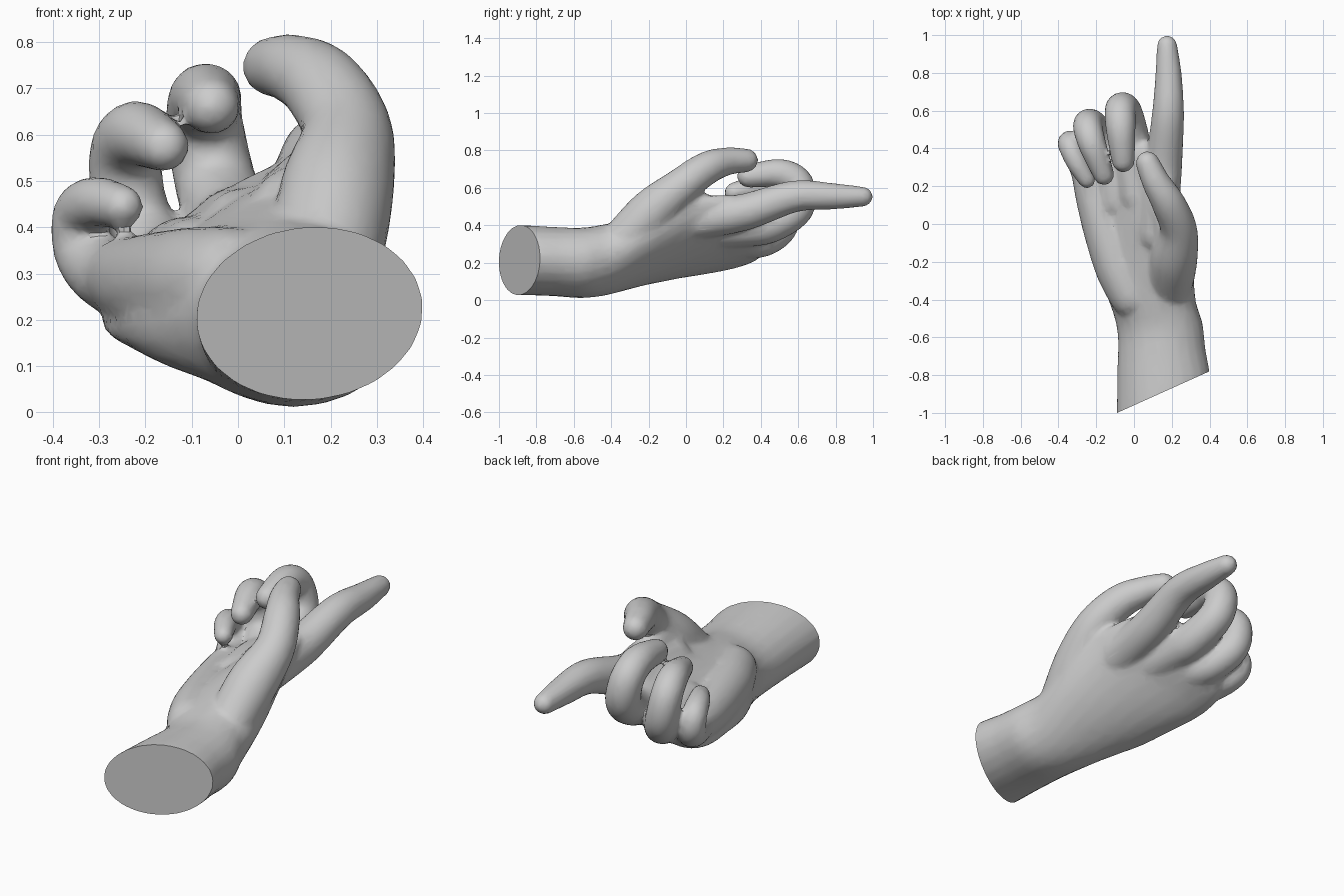
import bpy, bmesh, math
from mathutils import Vector

if "Cube" in bpy.data.objects:
    bpy.data.objects.remove(bpy.data.objects["Cube"])

SIDES = 24


def smooth_path(keys, steps=5):
    """Catmull-Rom interpolation of equal-length number tuples."""
    out = []
    for i in range(len(keys) - 1):
        a, b = keys[max(i - 1, 0)], keys[i]
        c, d = keys[i + 1], keys[min(i + 2, len(keys) - 1)]
        for s in range(steps):
            t = s / steps
            out.append([0.5 * (2 * q + (r - p) * t + (2 * p - 5 * q + 4 * r - w) * t * t
                               + (3 * q - p - 3 * r + w) * t ** 3)
                        for p, q, r, w in zip(a, b, c, d)])
    out.append(list(keys[-1]))
    return out


def loft(bm, rings):
    """Skin a closed tube over rings of points."""
    vs = [[bm.verts.new(p) for p in ring] for ring in rings]
    for r0, r1 in zip(vs, vs[1:]):
        for i in range(SIDES):
            j = (i + 1) % SIDES
            bm.faces.new((r0[i], r0[j], r1[j], r1[i]))
    bm.faces.new(vs[0][::-1])
    bm.faces.new(vs[-1])


def limb(bm, keys):
    """Round-ended tube through (x, y, z, radius) keys."""
    pts = smooth_path(keys)
    pos = [Vector(p[:3]) for p in pts]
    rad = [p[3] for p in pts]
    d0, d1 = (pos[0] - pos[1]).normalized(), (pos[-1] - pos[-2]).normalized()
    caps = [math.radians(a) for a in (25, 50, 70, 84)]
    head = [(pos[0] + d0 * rad[0] * math.sin(a), rad[0] * math.cos(a)) for a in reversed(caps)]
    tail = [(pos[-1] + d1 * rad[-1] * math.sin(a), rad[-1] * math.cos(a)) for a in caps]
    path = head + list(zip(pos, rad)) + tail
    rings, u = [], Vector((1, 0.1, 0))
    for k, (p, r) in enumerate(path):
        t = (path[min(k + 1, len(path) - 1)][0] - path[max(k - 1, 0)][0]).normalized()
        u = (u - t * u.dot(t)).normalized()
        v = t.cross(u)
        rings.append([p + (u * math.cos(a) + v * math.sin(a)) * r
                      for a in (math.tau * i / SIDES for i in range(SIDES))])
    loft(bm, rings)


bm = bmesh.new()

# forearm and palm: y, centre x, centre z, half width, half thickness, tilt, skew, hollow
body = [(-1.08, .16, .213, .25, .187, 6, .45, 0), (-.89, .155, .214, .247, .187, 6, .4, 0),
        (-.72, .145, .207, .235, .184, 8, .25, 0), (-.55, .138, .2, .228, .186, 13, .1, 0),
        (-.4, .095, .222, .235, .186, 17, 0, 0), (-.2, .045, .277, .285, .166, 26, 0, .08),
        (0, .002, .338, .312, .15, 35, 0, .32), (.2, -.038, .367, .315, .118, 37, 0, .45),
        (.34, -.062, .375, .275, .1, 36, 0, .3), (.41, -.065, .378, .215, .07, 36, 0, .2),
        (.44, -.065, .378, .15, .04, 36, 0, 0)]
rings = []
for y, cx, cz, a, b, tilt, skew, hollow in smooth_path(body):
    c, s = math.cos(math.radians(tilt)), math.sin(math.radians(tilt))
    ring = []
    for i in range(SIDES):
        t = math.tau * i / SIDES
        p, q = a * math.cos(t), b * math.sin(t)
        if q > 0:
            q *= 1 - hollow
        x = p * c - q * s
        ring.append((cx + x, y + skew * x, cz + p * s + q * c))
    rings.append(ring)
loft(bm, rings)

# heel of the palm and little-finger side
limb(bm, [(-.01, -.38, .28, .12), (-.075, -.24, .275, .127), (-.14, -.06, .275, .12),
          (-.2, .12, .28, .105), (-.24, .26, .29, .09)])
# thumb
limb(bm, [(.19, -.33, .32, .12), (.213, -.18, .475, .124), (.236, -.03, .605, .099),
          (.182, .11, .705, .089), (.118, .22, .742, .075), (.072, .322, .747, .064)])
# web between thumb and index finger
limb(bm, [(.2, -.15, .46, .11), (.19, -.01, .51, .085), (.14, .14, .47, .085)])
# index finger
limb(bm, [(.13, -.05, .42, .11), (.138, .13, .44, .106), (.158, .33, .475, .098),
          (.18, .58, .555, .085), (.183, .78, .555, .071), (.175, .945, .553, .054)])
# middle finger
limb(bm, [(.02, .15, .38, .105), (0, .3, .385, .102), (-.012, .45, .40, .095),
          (-.047, .595, .49, .089), (-.072, .6, .62, .084), (-.07, .5, .677, .079),
          (-.057, .335, .662, .062)])
# ring finger
limb(bm, [(-.09, .12, .32, .1), (-.115, .26, .325, .098), (-.155, .41, .32, .09),
          (-.22, .52, .40, .083), (-.245, .515, .54, .079), (-.22, .42, .6, .074),
          (-.16, .26, .575, .056)])
# little finger
limb(bm, [(-.2, .15, .29, .09), (-.275, .33, .295, .08), (-.328, .42, .345, .07),
          (-.338, .415, .425, .064), (-.305, .33, .453, .057), (-.25, .235, .445, .047)])

bmesh.ops.recalc_face_normals(bm, faces=bm.faces)
me = bpy.data.meshes.new("hand")
bm.to_mesh(me)
bm.free()
hand = bpy.data.objects.new("hand", me)
bpy.context.collection.objects.link(hand)
bpy.context.view_layer.objects.active = hand
hand.select_set(True)

# fuse all parts into one skin, soften the joins, thin the mesh
m = hand.modifiers.new("fuse", 'REMESH')
m.mode, m.voxel_size = 'VOXEL', 0.012
m = hand.modifiers.new("soften", 'SMOOTH')
m.factor, m.iterations = 0.5, 10
m = hand.modifiers.new("thin", 'DECIMATE')
m.ratio = 0.15
for name in ("fuse", "soften", "thin"):
    bpy.ops.object.modifier_apply(modifier=name)

# slanted flat cut through the forearm
bm = bmesh.new()
bm.from_mesh(hand.data)
cut = bmesh.ops.bisect_plane(bm, geom=bm.verts[:] + bm.edges[:] + bm.faces[:],
                             plane_co=(.155, -.89, .2), plane_no=(.45, -1, 0), clear_outer=True)
rim = [e for e in cut["geom_cut"] if isinstance(e, bmesh.types.BMEdge)]
bmesh.ops.holes_fill(bm, edges=rim, sides=0)
bm.to_mesh(hand.data)
bm.free()

skin = bpy.data.materials.new("plain grey")
skin.diffuse_color = (.6, .6, .6, 1)
skin.use_nodes = True
skin.node_tree.nodes["Principled BSDF"].inputs["Base Color"].default_value = skin.diffuse_color
hand.data.materials.clear()
hand.data.materials.append(skin)
bpy.ops.object.shade_smooth_by_angle(angle=math.radians(35))
